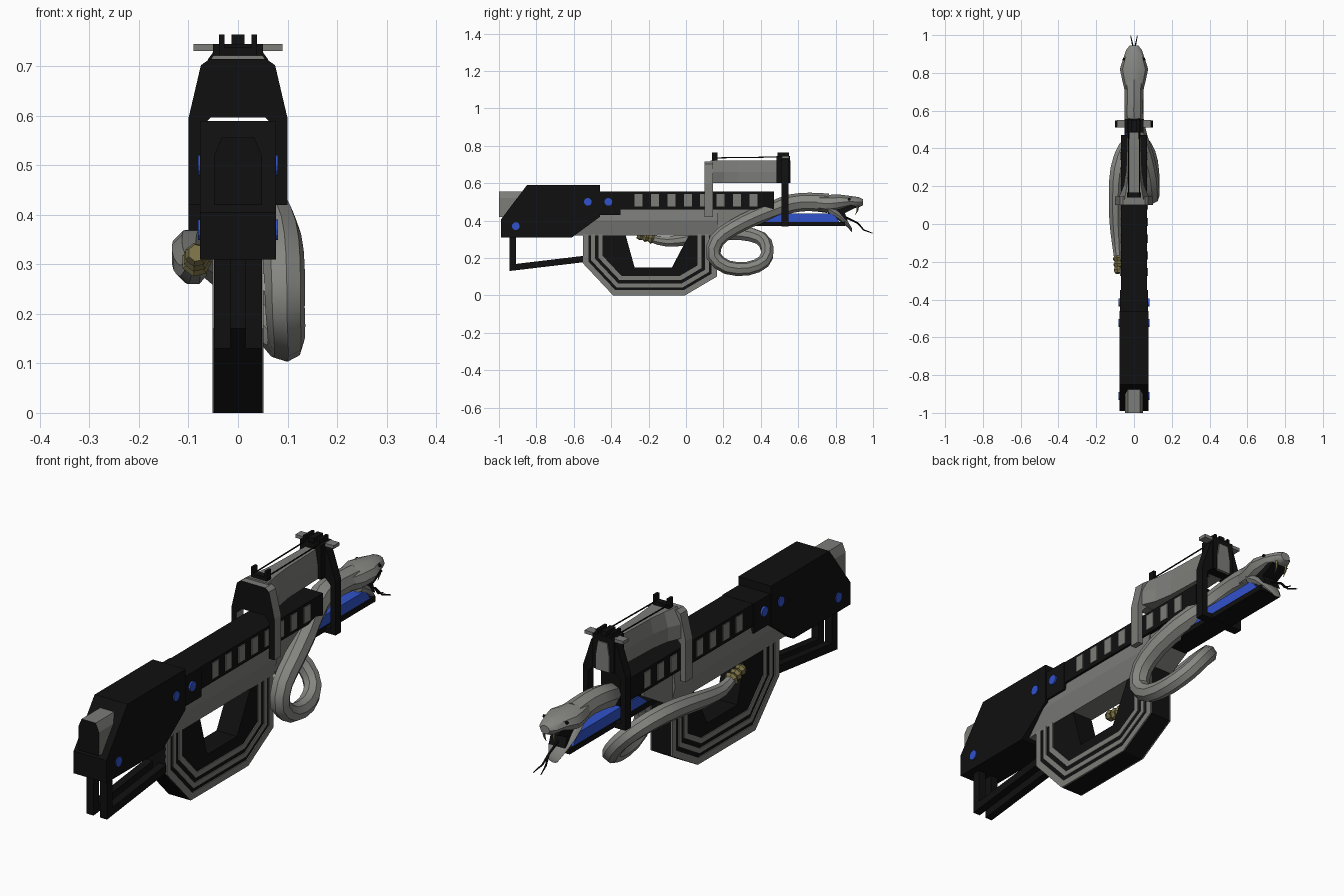
import bpy, bmesh, math
from mathutils import Vector

if "Cube" in bpy.data.objects:
    bpy.data.objects.remove(bpy.data.objects["Cube"])


def material(name, r, g, b):
    m = bpy.data.materials.new(name)
    m.diffuse_color = (r, g, b, 1)
    m.use_nodes = True
    m.node_tree.nodes["Principled BSDF"].inputs["Base Color"].default_value = m.diffuse_color
    return m


BLACK = material("black", 0.005, 0.005, 0.005)
GREY = material("metal grey", 0.2, 0.2, 0.19)
SKIN = material("skin grey", 0.24, 0.24, 0.225)
BLUE = material("blue", 0.03, 0.085, 0.6)
OLIVE = material("olive", 0.2, 0.17, 0.065)


def finish(name, bm, mats, rule=None, smooth=False):
    bmesh.ops.recalc_face_normals(bm, faces=bm.faces)
    bm.normal_update()
    if rule:
        for f in bm.faces:
            f.material_index = rule(f)
    me = bpy.data.meshes.new(name)
    bm.to_mesh(me)
    bm.free()
    for m in mats:
        me.materials.append(m)
    ob = bpy.data.objects.new(name, me)
    bpy.context.collection.objects.link(ob)
    if smooth:
        bpy.context.view_layer.objects.active = ob
        ob.select_set(True)
        bpy.ops.object.shade_smooth_by_angle(angle=math.radians(35))
        ob.select_set(False)
    return ob


def prism(name, pts, lo, hi, *mats, axis="x", rule=None):
    """Extrude a profile: (y, z) points along x, or (x, z) points along y."""
    bm = bmesh.new()
    put = (lambda a, b, t: (t, a, b)) if axis == "x" else (lambda a, b, t: (a, t, b))
    face = bm.faces.new([bm.verts.new(put(a, b, lo)) for a, b in pts])
    ext = bmesh.ops.extrude_face_region(bm, geom=[face])["geom"]
    step = put(0, 0, hi - lo)
    bmesh.ops.translate(bm, verts=[v for v in ext if isinstance(v, bmesh.types.BMVert)], vec=step)
    return finish(name, bm, mats, rule)


def box(name, x0, x1, y0, y1, z0, z1, mat):
    return prism(name, [(y0, z0), (y1, z0), (y1, z1), (y0, z1)], x0, x1, mat)


def skin_rings(name, rings, mat, smooth=True):
    """Join equal rings of points into a capped skin."""
    bm = bmesh.new()
    vs = [[bm.verts.new(p) for p in r] for r in rings]
    n = len(vs[0])
    for a, b in zip(vs, vs[1:]):
        for i in range(n):
            bm.faces.new((a[i], a[(i + 1) % n], b[(i + 1) % n], b[i]))
    bm.faces.new(vs[0])
    bm.faces.new(vs[-1])
    return finish(name, bm, [mat], smooth=smooth)


def tube(name, path, mat, sides=8, steps=1):
    """Round tube through (x, y, z, radius) points, smoothed by a spline."""
    P = [Vector(p) for p in path]
    pts = []
    for i in range(len(P) - 1):
        a, b, c, d = P[max(i - 1, 0)], P[i], P[i + 1], P[min(i + 2, len(P) - 1)]
        for k in range(steps):
            t = k / steps
            pts.append(0.5 * (2 * b + (c - a) * t + (2 * a - 5 * b + 4 * c - d) * t * t
                              + (3 * b - a - 3 * c + d) * t ** 3))
    pts.append(P[-1])
    rings, u = [], Vector((1, 0, 0))
    for i, p in enumerate(pts):
        d = (pts[min(i + 1, len(pts) - 1)].xyz - pts[max(i - 1, 0)].xyz).normalized()
        u = (u - d * u.dot(d)).normalized()
        v = d.cross(u)
        rings.append([p.xyz + p.w * (u * math.cos(a) + v * math.sin(a))
                      for a in (2 * math.pi * k / sides for k in range(sides))])
    return skin_rings(name, rings, mat)


def jaw(name, secs, mat):
    """Loft of (y, z, half width, half height) ellipses."""
    return skin_rings(name, [[(w * math.cos(a), y, z + h * math.sin(a))
                              for a in (2 * math.pi * k / 10 for k in range(10))]
                             for y, z, w, h in secs], mat)


def inset(line, t):
    """Shift an open polyline to its left by t with mitred corners."""
    L = [Vector(p) for p in line]
    out = []
    for i, p in enumerate(L):
        ns = [Vector((-(b - a).y, (b - a).x)).normalized()
              for a, b in ((L[i - 1], p) if i else (p, L[1]),
                           (p, L[i + 1]) if i < len(L) - 1 else (L[-2], p))]
        n = (ns[0] + ns[1]).normalized()
        out.append(tuple(p + n * (t / n.dot(ns[0]))))
    return out


# Rear housing and butt
prism("rear_housing", [(-0.99, 0.31), (-0.61, 0.31), (-0.46, 0.42), (-0.46, 0.59),
                       (-0.85, 0.59), (-0.99, 0.405)], -0.077, 0.077, BLACK)
prism("butt_pad", [(-0.048, 0.42), (0.048, 0.42), (0.048, 0.52), (0.033, 0.556),
                   (-0.033, 0.556), (-0.048, 0.52)], -1.0, -0.84, GREY, BLACK, axis="y",
      rule=lambda f: int(f.normal.y < -0.5))

# Barrel shroud, receiver and lower front rail
box("barrel_shroud", -0.07, 0.07, -0.47, 0.47, 0.46, 0.555, BLACK)
box("shroud_collar", -0.073, 0.073, -0.47, -0.35, 0.43, 0.556, BLACK)
prism("receiver", [(-0.05, 0.32), (0.05, 0.32), (0.068, 0.40), (0.06, 0.465),
                   (-0.06, 0.465), (-0.068, 0.40)], -0.61, 0.17, GREY, axis="y")
prism("receiver_nose", [(0.17, 0.32), (0.26, 0.37), (0.36, 0.43), (0.36, 0.465),
                        (0.17, 0.465)], -0.055, 0.055, GREY)
box("front_rail", -0.05, 0.05, 0.24, 0.85, 0.37, 0.392, BLACK)
prism("rail_glow_strip", [(0.32, 0.392), (0.82, 0.392), (0.79, 0.437), (0.38, 0.437)],
      -0.046, 0.046, BLUE)
box("rail_core", -0.04, 0.04, 0.3, 0.5, 0.43, 0.47, BLACK)

# Vent slots and round lamps on both sides
for s in (-1, 1):
    for i in range(8):
        y = -0.275 + i * 0.0877
        x0, x1 = sorted((s * 0.066, s * 0.074))
        box("vent_slot", x0, x1, y, y + 0.043, 0.475, 0.543, GREY)
    for y, z in ((-0.525, 0.5), (-0.415, 0.5), (-0.91, 0.37)):
        x0, x1 = sorted((s * 0.072, s * 0.081))
        prism("side_lamp", [(y + 0.021 * math.cos(a), z + 0.021 * math.sin(a))
                            for a in (math.tau * k / 12 for k in range(12))], x0, x1, BLUE)
    # Twin lower stock bars
    x0, x1 = sorted((s * 0.015, s * 0.048))
    prism("stock_bar", [(-0.945, 0.32), (-0.945, 0.13), (-0.54, 0.178), (-0.54, 0.212),
                        (-0.91, 0.168), (-0.91, 0.32)], x0, x1, BLACK)

# Grip loop with striped side plates
rim = [(-0.55, 0.33), (-0.55, 0.17), (-0.39, 0.0), (-0.005, 0.0), (0.165, 0.1), (0.165, 0.33)]
hole = [(0.02, 0.33), (-0.075, 0.15), (-0.275, 0.15), (-0.325, 0.33)]
prism("grip_loop", rim + hole, -0.048, 0.048, BLACK)
for t0, t1 in ((0, 0.028), (0.043, 0.064), (0.081, 0.104)):
    for s in (-1, 1):
        x0, x1 = sorted((s * 0.046, s * 0.052))
        prism("grip_stripe", inset(rim, t0) + inset(rim, t1)[::-1], x0, x1, GREY)

# Sight carrier: rear arch, tapered bridge, front arch
def arch(name, z0, half, top, shoulder, y0, y1, *mats, rule=None):
    side = [(0.1, z0), (0.1, 0.595), (half, shoulder), (half - 0.018, top)]
    inner = [(-0.076, z0), (-0.076, 0.575), (-0.055, 0.597)]
    pts = side + [(-x, z) for x, z in side[::-1]] + inner + [(-x, z) for x, z in inner[::-1]]
    prism(name, pts, y0, y1, *mats, axis="y", rule=rule)


arch("rear_arch", 0.42, 0.075, 0.715, 0.702, 0.10, 0.145, GREY, BLACK,
     rule=lambda f: int(f.normal.y < -0.5))
arch("front_arch", 0.37, 0.06, 0.74, 0.715, 0.51, 0.548, BLACK)
box("front_arch_foot", -0.1, 0.1, 0.51, 0.548, 0.368, 0.39, BLACK)
skin_rings("sight_bridge", [[(-b, y, 0.6), (b, y, 0.6), (b, y, 0.66), (t, y, 0.722),
                             (-t, y, 0.722), (-b, y, 0.66)]
                            for y, b, t in ((0.13, 0.085, 0.05), (0.2, 0.055, 0.038),
                                            (0.28, 0.042, 0.03), (0.56, 0.032, 0.022))],
           GREY, smooth=False)
box("front_sight_block", -0.05, 0.05, 0.485, 0.555, 0.6, 0.745, BLACK)
box("front_sight_post", -0.013, 0.013, 0.49, 0.55, 0.74, 0.764, BLACK)
box("rear_sight_base", -0.038, 0.038, 0.14, 0.168, 0.715, 0.738, BLACK)
for s in (-1, 1):
    for y0, y1 in ((0.14, 0.168), (0.49, 0.55)):
        x0, x1 = sorted((s * 0.027, s * 0.038))
        box("sight_ear", x0, x1, y0, y1, 0.735, 0.764, BLACK)
    x0, x1 = sorted((s * 0.045, s * 0.09))
    box("sight_tab", x0, x1, 0.512, 0.55, 0.731, 0.745, GREY)
    tube("sight_wire", [(s * 0.03, 0.15, 0.735, 0.003), (s * 0.03, 0.52, 0.74, 0.003)], BLACK, 5)

# Coiled snake body: neck, ring on the right, tail along the left
tube("snake_body", [
    (0, 0.76, 0.492, 0.052), (0, 0.66, 0.50, 0.049), (0, 0.56, 0.49, 0.05),
    (0.025, 0.46, 0.455, 0.047), (0.06, 0.36, 0.415, 0.045), (0.085, 0.25, 0.36, 0.043),
    (0.093, 0.165, 0.295, 0.042), (0.095, 0.148, 0.21, 0.04), (0.098, 0.22, 0.15, 0.038),
    (0.09, 0.33, 0.143, 0.037), (0.06, 0.415, 0.18, 0.036), (0.01, 0.435, 0.245, 0.036),
    (-0.05, 0.40, 0.305, 0.038), (-0.088, 0.29, 0.333, 0.04), (-0.098, 0.16, 0.325, 0.038),
    (-0.098, 0.02, 0.302, 0.035), (-0.09, -0.1, 0.287, 0.029), (-0.085, -0.18, 0.302, 0.022)],
     SKIN, 8, 2)
for i in range(3):
    y, z = -0.17 - i * 0.03, 0.302 + i * 0.007
    tube("tail_rattle", [(-0.084, y, z, 0.02), (-0.084, y - 0.014, z + 0.003, 0.031 - i * 0.003),
                         (-0.083, y - 0.03, z + 0.007, 0.018)], OLIVE, 7)

# Snake head with open mouth
jaw("snake_upper_head", [(0.70, 0.495, 0.048, 0.045), (0.76, 0.49, 0.062, 0.05),
                         (0.82, 0.496, 0.075, 0.045), (0.88, 0.502, 0.056, 0.031),
                         (0.925, 0.498, 0.04, 0.028), (0.945, 0.498, 0.022, 0.018)], SKIN)
jaw("snake_lower_jaw", [(0.76, 0.465, 0.055, 0.035), (0.82, 0.425, 0.056, 0.028),
                        (0.86, 0.385, 0.042, 0.019), (0.888, 0.348, 0.022, 0.011)], SKIN)
prism("mouth_lining", [(0.79, 0.45), (0.865, 0.397), (0.85, 0.44), (0.915, 0.472),
                       (0.85, 0.495)], -0.038, 0.038, BLACK)
for s in (-1, 1):
    tube("fang", [(s * 0.024, 0.92, 0.485, 0.007), (s * 0.023, 0.917, 0.455, 0.005),
                  (s * 0.022, 0.905, 0.43, 0.001)], OLIVE, 5)
    tube("eye", [(s * 0.05, 0.872, 0.513, 0.008), (s * 0.058, 0.874, 0.515, 0.006)], BLACK, 6)
    tube("forked_tongue", [(0, 0.83, 0.43, 0.006), (0, 0.92, 0.385, 0.005),
                           (s * 0.008, 0.95, 0.35, 0.004), (s * 0.018, 0.998, 0.332, 0.002)],
         BLACK, 5)
